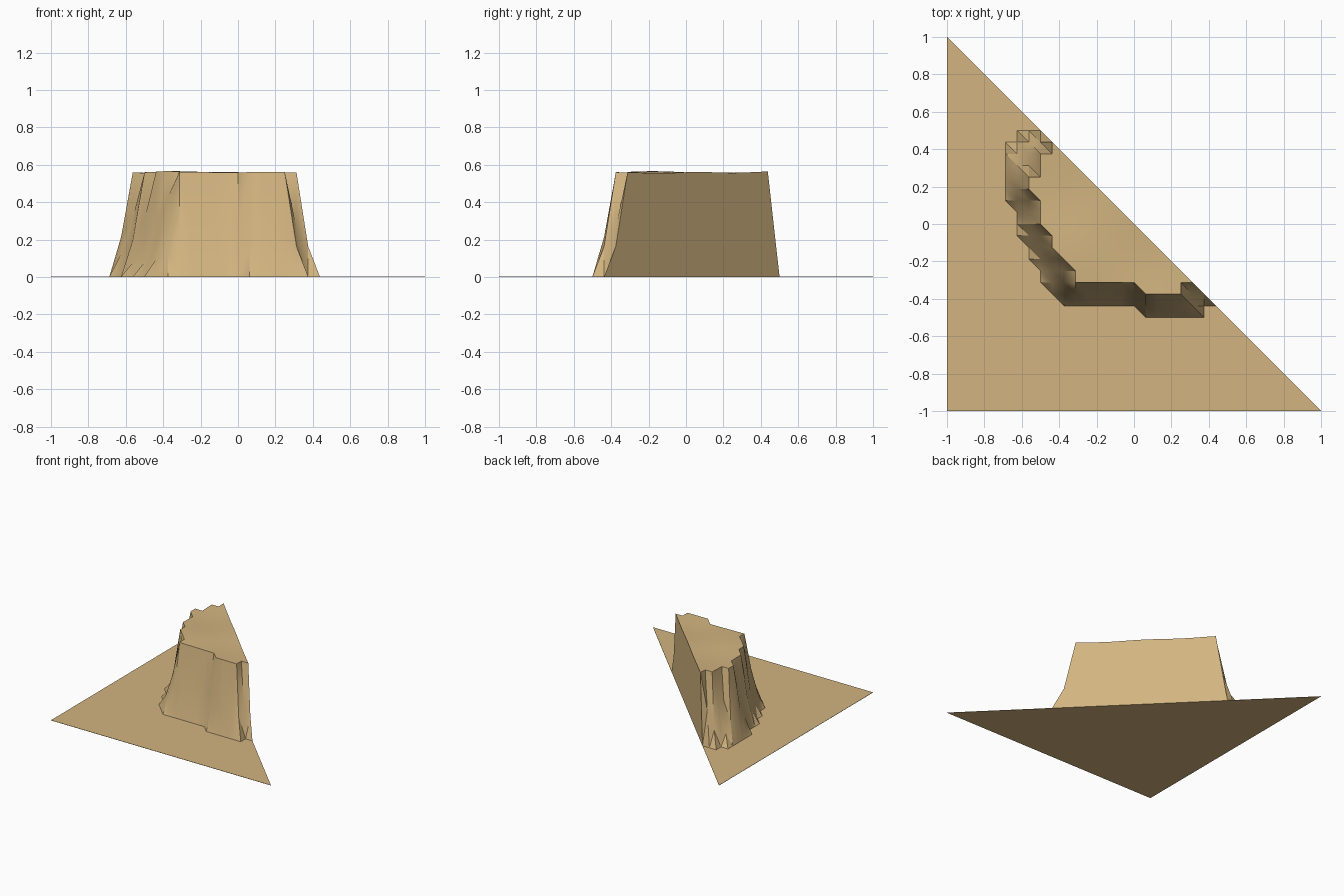
import bpy, bmesh, math
from mathutils import Vector

if "Cube" in bpy.data.objects:
    bpy.data.objects.remove(bpy.data.objects["Cube"])

N, S = 32, 0.0625          # grid cells per side, cell size
TOP, LIFT = 0.56, 0.002    # plateau height, thickness of the flat ground

# Cliff foot and cliff rim outlines (closed off beyond the diagonal cut)
foot = [(-.5, .5), (-.5625, .5), (-.625, .4375), (-.6875, .375), (-.6875, .125),
        (-.625, .0625), (-.625, 0), (-.5, -.25), (-.5, -.3125), (-.375, -.4375),
        (0, -.4375), (.0625, -.5), (.375, -.5), (.375, -.4375), (.4375, -.4375),
        (.9, .9)]
rim = [(-.4375, .4375), (-.5, .375), (-.5, .25), (-.5625, .25), (-.5625, .1875),
       (-.5, .125), (-.5, 0), (-.4375, -.0625), (-.4375, -.125), (-.375, -.1875),
       (-.3125, -.3125), (0, -.3125), (.0625, -.375), (.25, -.375),
       (.25, -.3125), (.3125, -.3125), (.8, .8)]


def edges(poly):
    return zip(poly, poly[1:] + poly[:1])


def inside(x, y, poly):
    hit = False
    for (ax, ay), (bx, by) in edges(poly):
        if (ay > y) != (by > y) and x < ax + (y - ay) * (bx - ax) / (by - ay):
            hit = not hit
    return hit


def dist(x, y, poly):
    p, best = Vector((x, y)), 9.0
    for a, b in edges(poly):
        a, b = Vector(a), Vector(b)
        d = b - a
        t = max(0, min(1, (p - a).dot(d) / d.dot(d)))
        best = min(best, (p - a - d * t).length)
    return best


def height(x, y):
    top = TOP + 0.006 * math.sin(7 * x + 1) * math.cos(9 * y - 1.5)
    d_rim, d_foot = dist(x, y, rim), dist(x, y, foot)
    if d_rim < 1e-4 or inside(x, y, rim):
        return top
    if d_foot < 1e-4 or not inside(x, y, foot):
        return LIFT
    return LIFT + top * (d_foot / (d_foot + d_rim)) ** 1.4


bm = bmesh.new()

# Terrain surface: triangular half of a square grid
v = {}
for i in range(N + 1):
    for j in range(N + 1 - i):
        x, y = -1 + i * S, -1 + j * S
        v[i, j] = bm.verts.new((x, y, height(x, y)))
for i in range(N):
    for j in range(N - i):
        bm.faces.new((v[i, j], v[i + 1, j], v[i, j + 1]))
        if i + j + 2 <= N:
            bm.faces.new((v[i + 1, j], v[i + 1, j + 1], v[i, j + 1]))

# Skirt down to z = 0 around the outline, including the tall diagonal cut
ring = [v[i, 0] for i in range(N)] + [v[N - j, j] for j in range(N)] \
    + [v[0, N - j] for j in range(N)]
low = [bm.verts.new((p.co.x, p.co.y, 0)) for p in ring]
for k in range(len(ring)):
    n = (k + 1) % len(ring)
    bm.faces.new((ring[k], low[k], low[n], ring[n]))

# Flat underside
bm.faces.new(low[::-1])

mesh = bpy.data.meshes.new("plateau_terrain")
bm.normal_update()
bm.to_mesh(mesh)
bm.free()
obj = bpy.data.objects.new("plateau_terrain", mesh)
bpy.context.collection.objects.link(obj)

sand = bpy.data.materials.new("sand")
sand.diffuse_color = (0.645, 0.456, 0.215, 1)
sand.use_nodes = True
sand.node_tree.nodes["Principled BSDF"].inputs["Base Color"].default_value = sand.diffuse_color
mesh.materials.append(sand)

bpy.context.view_layer.objects.active = obj
obj.select_set(True)
bpy.ops.object.shade_smooth_by_angle(angle=math.radians(30))
